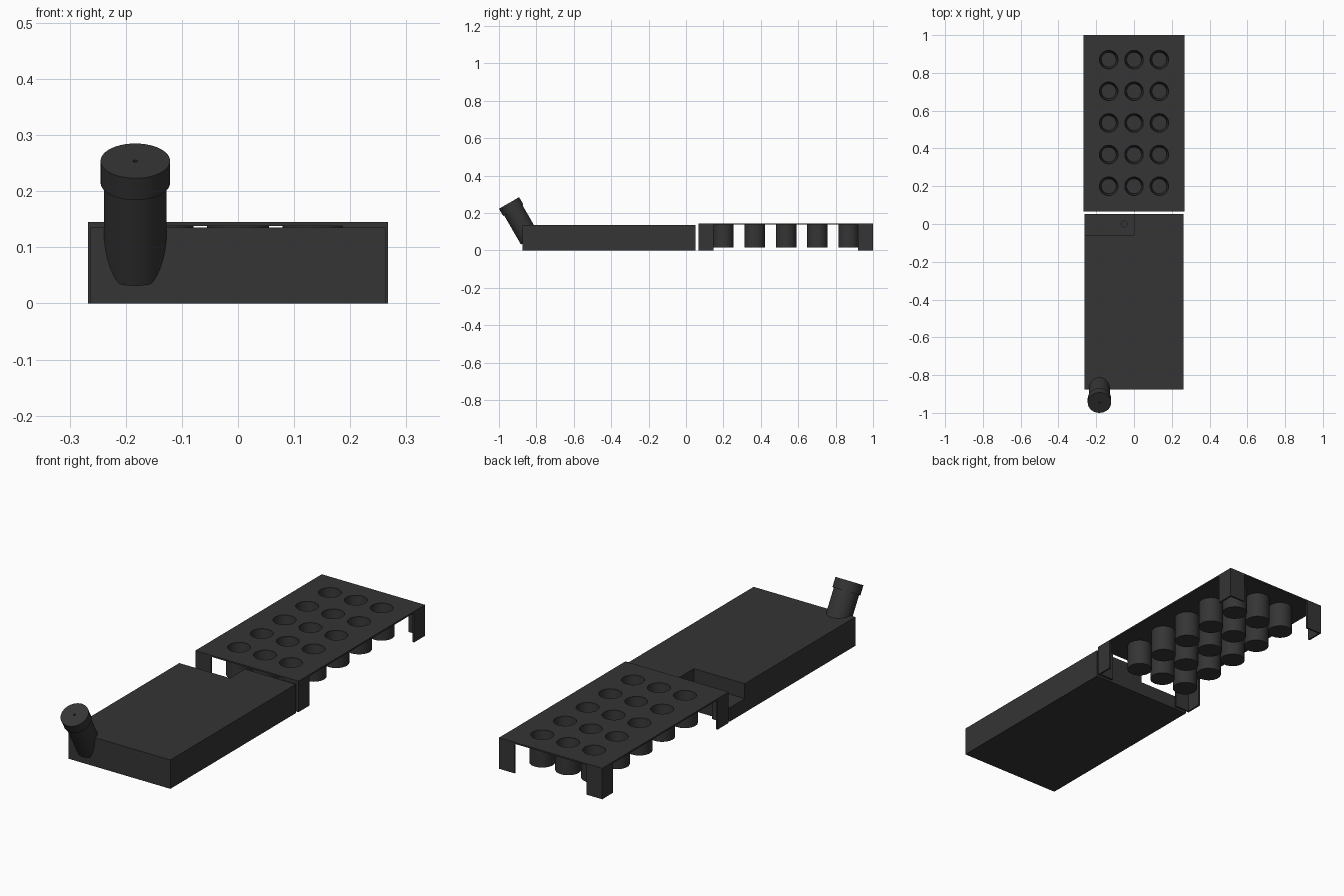
import bpy, bmesh, math
from mathutils import Vector, Matrix

if "Cube" in bpy.data.objects:
    bpy.data.objects.remove(bpy.data.objects["Cube"])

plastic = bpy.data.materials.new("charcoal_plastic")
plastic.diffuse_color = (0.035, 0.035, 0.035, 1)
plastic.use_nodes = True
plastic.node_tree.nodes["Principled BSDF"].inputs["Base Color"].default_value = plastic.diffuse_color


def finish(name, bm, smooth=False):
    bmesh.ops.recalc_face_normals(bm, faces=bm.faces)
    me = bpy.data.meshes.new(name)
    bm.to_mesh(me)
    bm.free()
    me.materials.append(plastic)
    ob = bpy.data.objects.new(name, me)
    bpy.context.collection.objects.link(ob)
    if smooth:
        bpy.context.view_layer.objects.active = ob
        bpy.ops.object.select_all(action='DESELECT')
        ob.select_set(True)
        bpy.ops.object.shade_smooth_by_angle(angle=math.radians(35))
    return ob


def prism(name, pts, z0, z1):
    bm = bmesh.new()
    f = bm.faces.new([bm.verts.new((x, y, z0)) for x, y in pts])
    r = bmesh.ops.extrude_face_region(bm, geom=[f])
    bmesh.ops.translate(bm, vec=(0, 0, z1 - z0),
                        verts=[v for v in r['geom'] if isinstance(v, bmesh.types.BMVert)])
    if not any(g is f for g in bm.faces):
        bm.faces.new([v for v in bm.verts if v.co.z == z0])
    return finish(name, bm)


def rect(x0, x1, y0, y1):
    return [(x0, y0), (x1, y0), (x1, y1), (x0, y1)]


def lathe(name, profile, matrix, n=40):
    """Revolve an (r, z) profile around z, then place it."""
    bm = bmesh.new()
    vs = [bm.verts.new((r, 0, z)) for r, z in profile]
    es = [bm.edges.new(p) for p in zip(vs, vs[1:])]
    bmesh.ops.spin(bm, geom=vs + es, cent=(0, 0, 0), axis=(0, 0, 1),
                   angle=2 * math.pi, steps=n, use_duplicate=False)
    bmesh.ops.remove_doubles(bm, verts=bm.verts, dist=1e-5)
    bmesh.ops.transform(bm, matrix=matrix, verts=bm.verts)
    return finish(name, bm, True)


def cylinder(name, r, z0, z1, matrix, n=40):
    return lathe(name, [(0, z0), (r, z0), (r, z1), (0, z1)], matrix, n)


def cut(ob, cutter):
    cutter.hide_render = True
    m = ob.modifiers.new("cut", 'BOOLEAN')
    m.operation, m.solver, m.object = 'DIFFERENCE', 'EXACT', cutter
    bpy.context.view_layer.objects.active = ob
    bpy.ops.object.modifier_apply(modifier=m.name)
    bpy.data.objects.remove(cutter)


# reservoir tank with a stepped corner and an outlet hole in the step
tank = prism("reservoir_tank", rect(-0.263, 0.263, -0.875, 0.052), 0, 0.135)
cut(tank, prism("notch_cutter", rect(-0.4, 0.0, -0.058, 0.2), 0.065, 0.3))
cut(tank, cylinder("outlet_cutter", 0.016, 0.045, 0.2, Matrix.Translation((-0.052, 0, 0)), 24))

# filler neck and cap, leaning forward 30 degrees
lean = Matrix.Translation((-0.183, -0.946, 0.254)) @ Matrix.Rotation(math.radians(30), 4, 'X')
cylinder("filler_neck", 0.056, -0.225, -0.03, lean)
lathe("filler_cap", [(0, -0.045), (0.062, -0.045), (0.062, 0), (0.004, 0),
                     (0.004, -0.008), (0, -0.008)], lean)

# planting tray plate with rows of holes, each holding a cup
tray = prism("tray_plate", rect(-0.267, 0.267, 0.066, 1.0), 0.138, 0.145)
for i in range(3):
    for j in range(5):
        at = Matrix.Translation((-0.134 + 0.134 * i, 0.2 + 0.1675 * j, 0))
        cut(tray, cylinder("hole_cutter", 0.049, 0.1, 0.2, at))
        lathe("planting_cup", [(0, 0.017), (0.055, 0.017), (0.055, 0.138),
                               (0.049, 0.138), (0.039, 0.025), (0, 0.025)], at)

# angle-shaped corner legs
t, w = 0.008, 0.081
for sx in (-1, 1):
    for y, sy in ((0.066, 1), (1.0, -1)):
        shape = [(0, 0), (w, 0), (w, t), (t, t), (t, w), (0, w)]
        prism("tray_leg", [(sx * (0.267 - a), y + sy * b) for a, b in shape], 0, 0.138)
